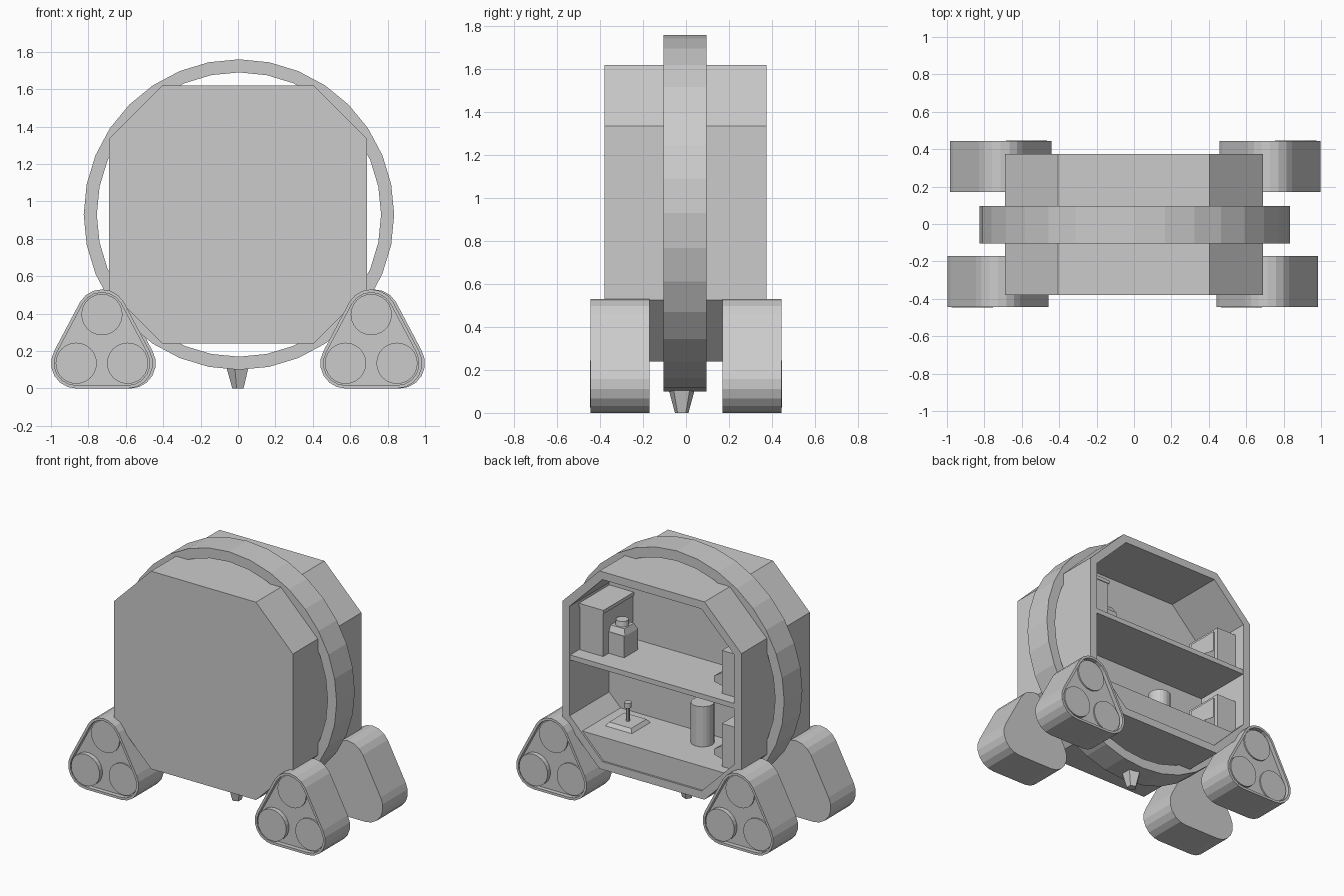
import bpy, bmesh, math

if "Cube" in bpy.data.objects:
    bpy.data.objects.remove(bpy.data.objects["Cube"])

CZ = 0.93  # hull centre height


def finish(name, bm):
    bmesh.ops.recalc_face_normals(bm, faces=bm.faces[:])
    me = bpy.data.meshes.new(name)
    bm.to_mesh(me)
    bm.free()
    ob = bpy.data.objects.new(name, me)
    bpy.context.collection.objects.link(ob)
    return ob


def loft(name, sections, closed=False):
    """Bridge a series of (xz profile, y) sections; cap the ends or close into a loop."""
    bm = bmesh.new()
    loops = [[bm.verts.new((x, y, z)) for x, z in prof] for prof, y in sections]
    pairs = list(zip(loops, loops[1:]))
    if closed:
        pairs.append((loops[-1], loops[0]))
    else:
        bm.faces.new(loops[0])
        bm.faces.new(loops[-1])
    for a, b in pairs:
        n = len(a)
        for i in range(n):
            j = (i + 1) % n
            bm.faces.new((a[i], a[j], b[j], b[i]))
    return finish(name, bm)


def prism(name, prof, y0, y1):
    return loft(name, [(prof, y0), (prof, y1)])


def box(name, x0, x1, y0, y1, z0, z1):
    return prism(name, [(x0, z0), (x1, z0), (x1, z1), (x0, z1)], y0, y1)


def cone(name, x, y, z0, z1, r0, r1, sides, turn=0.0):
    bm = bmesh.new()
    bmesh.ops.create_cone(bm, cap_ends=True, segments=sides, radius1=r0, radius2=r1, depth=z1 - z0)
    ob = finish(name, bm)
    ob.location = (x, y, (z0 + z1) / 2)
    ob.rotation_euler.z = turn
    return ob


def circle(cx, cz, r, n):
    return [(cx + r * math.sin(2 * math.pi * i / n), cz + r * math.cos(2 * math.pi * i / n)) for i in range(n)]


def octagon(inset):
    h, c = 0.69 - inset, 0.405 - inset * math.tan(math.pi / 8)
    pts = [(c, -h), (h, -c), (h, c), (c, h), (-c, h), (-h, c), (-h, -c), (-c, -h)]
    return [(x, z + CZ) for x, z in pts]


def rounded_triangle(cx, r):
    """Outline around the three wheel centres of a track unit."""
    pts = []
    for (dx, z), a0, a1 in (((0.1375, 0.135), -90, 30), ((0, 0.395), 30, 150), ((-0.1375, 0.135), 150, 270)):
        for i in range(7):
            a = math.radians(a0 + (a1 - a0) * i / 6)
            pts.append((cx + dx + r * math.cos(a), z + r * math.sin(a)))
    return pts


# Octagonal hull, closed at the front and open at the back
loft("hull", [(octagon(0), -0.38), (octagon(0), 0.375), (octagon(0.055), 0.375), (octagon(0.055), -0.06)])

# Hoop around the hull
hoop_out, hoop_in = circle(0.005, CZ, 0.83, 32), circle(0.005, CZ, 0.76, 32)
loft("hoop", [(hoop_out, -0.105), (hoop_out, 0.095), (hoop_in, 0.095), (hoop_in, -0.105)], closed=True)

# Spike under the hoop
cone("bottom_spike", 0.003, -0.02, 0.0, 0.13, 0.033, 0.07, 5, math.pi / 2)

# Cabin floor and shelf
prism("cabin_floor", [(-0.382, 0.295), (0.382, 0.295), (0.547, 0.46), (-0.547, 0.46)], -0.06, 0.362)
box("shelf", -0.635, 0.635, -0.06, 0.37, 0.935, 0.97)

# Cabinet and button box on the shelf
box("cabinet", 0.45, 0.63, -0.06, 0.27, 0.97, 1.28)
box("cabinet_lid", 0.445, 0.634, -0.06, 0.275, 1.27, 1.295)
box("button_box", 0.33, 0.465, 0.06, 0.21, 0.97, 1.12)
cone("button_box_top", 0.3975, 0.135, 1.12, 1.16, 0.1, 0.075, 4, math.pi / 4)
cone("button", 0.3975, 0.135, 1.16, 1.195, 0.045, 0.04, 16)

# Wall consoles, one per storey, each with a wedge-shaped keyboard
for level, z in (("lower", 0.46), ("upper", 0.97)):
    box(level + "_console", -0.635, -0.48, 0.0, 0.29, z, z + 0.3)
    box(level + "_console_screen", -0.48, -0.47, 0.03, 0.26, z + 0.12, z + 0.28)
    prism(level + "_console_keys", [(-0.48, z + 0.03), (-0.4, z + 0.05), (-0.4, z + 0.09), (-0.48, z + 0.14)],
          0.03, 0.26)

# Stool and control lever on the floor
cone("stool", -0.17, 0.06, 0.46, 0.74, 0.075, 0.075, 20)
cone("lever_plate", 0.37, 0.113, 0.46, 0.485, 0.145, 0.12, 4, math.pi / 4)
cone("lever_rod", 0.37, 0.113, 0.48, 0.59, 0.013, 0.013, 10)
cone("lever_knob", 0.37, 0.113, 0.58, 0.615, 0.024, 0.024, 12)

# Four track units with recessed wheels on the outer face
for side, s in (("front", -1), ("back", 1)):
    for hand, m in (("left", -1), ("right", 1)):
        cx = m * 0.72 + s * 0.0075
        name = side + "_" + hand
        out, inn = rounded_triangle(cx, 0.135), rounded_triangle(cx, 0.118)
        loft(name + "_track", [(out, s * 0.17), (out, s * 0.445), (inn, s * 0.445), (inn, s * 0.415)])
        for i, (dx, z, y) in enumerate(((s * 0.1375, 0.135, 0.447), (-s * 0.1375, 0.135, 0.425), (0, 0.395, 0.425))):
            prism(f"{name}_wheel_{i + 1}", circle(cx + dx, z, 0.11, 24), s * 0.41, s * y)
